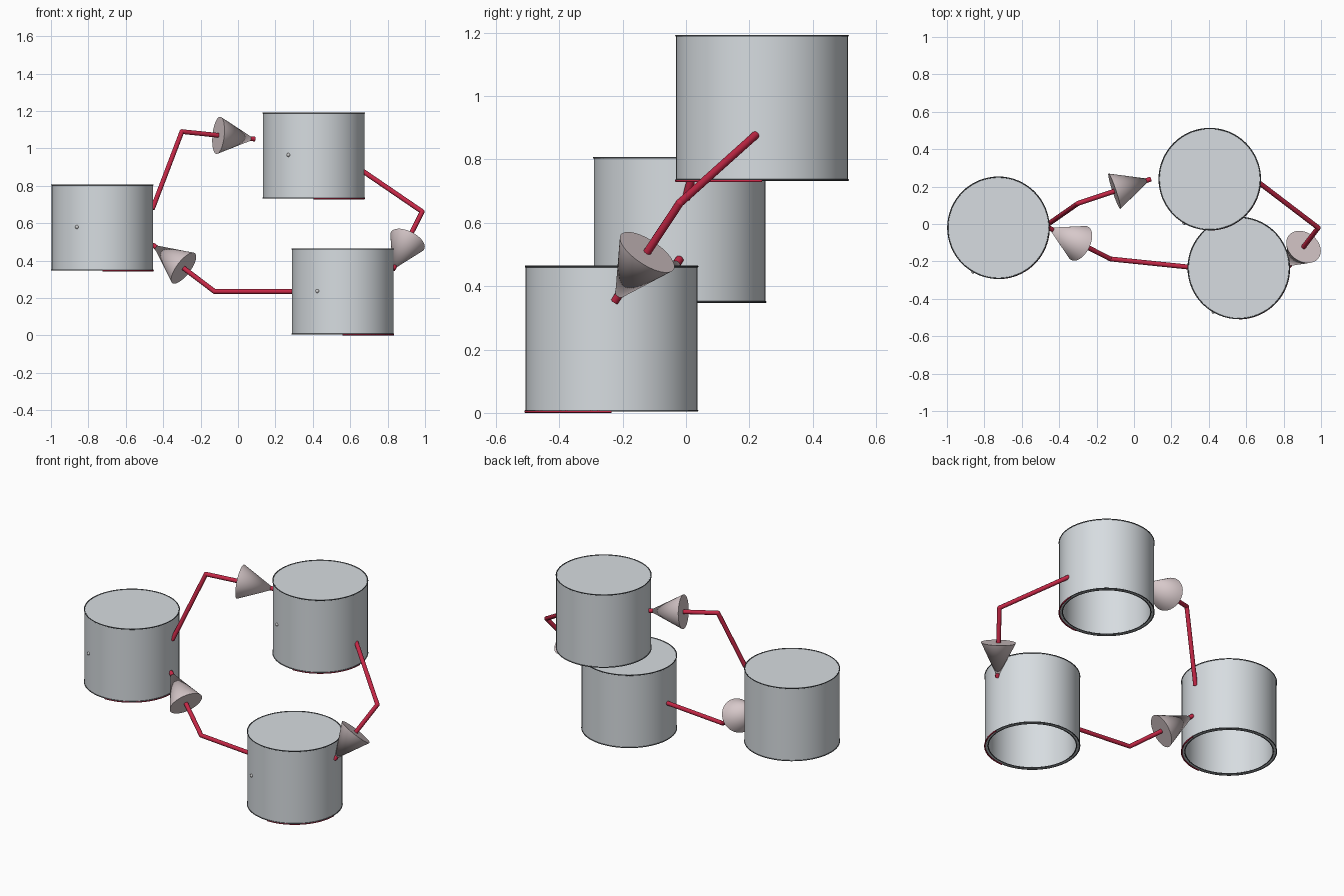
import bpy, bmesh
from math import cos, sin, pi, radians
from mathutils import Vector

if "Cube" in bpy.data.objects:
    bpy.data.objects.remove(bpy.data.objects["Cube"])

R, WALL, H = 0.271, 0.019, 0.455


def material(name, rgb):
    m = bpy.data.materials.new(name)
    m.diffuse_color = (*rgb, 1)
    m.use_nodes = True
    m.node_tree.nodes["Principled BSDF"].inputs["Base Color"].default_value = m.diffuse_color
    return m


red = material("red", (0.55, 0.02, 0.06))
pink = material("pale_pink", (0.68, 0.58, 0.59))
dark = material("dark_grey", (0.09, 0.1, 0.11))
steel = material("pale_steel", (0.68, 0.72, 0.75))


def mesh_object(name, bm, mat=None):
    bmesh.ops.recalc_face_normals(bm, faces=bm.faces)
    me = bpy.data.meshes.new(name)
    bm.to_mesh(me)
    bm.free()
    ob = bpy.data.objects.new(name, me)
    bpy.context.collection.objects.link(ob)
    if mat:
        me.materials.append(mat)
    me.shade_smooth()
    me.set_sharp_from_angle(angle=radians(35))
    return ob


def tube(name, points, radius, mat, cyclic=False):
    cu = bpy.data.curves.new(name, 'CURVE')
    cu.dimensions = '3D'
    cu.bevel_depth = radius
    cu.bevel_resolution = 3
    cu.use_fill_caps = True
    sp = cu.splines.new('POLY')
    sp.points.add(len(points) - 1)
    for p, co in zip(sp.points, points):
        p.co = (*co, 1)
    sp.use_cyclic_u = cyclic
    cu.materials.append(mat)
    ob = bpy.data.objects.new(name, cu)
    bpy.context.collection.objects.link(ob)


def arc(center, radius, a0, a1, n):
    cx, cy, cz = center
    return [(cx + radius * cos(a0 + (a1 - a0) * i / n),
             cy + radius * sin(a0 + (a1 - a0) * i / n), cz) for i in range(n + 1)]


def cup(tag, x, y, z):
    # open-bottomed drum with a thin wall, spun from its profile
    bm = bmesh.new()
    prof = [(0, H), (R, H), (R, 0), (R - WALL, 0), (R - WALL, H - 0.004), (0, H - 0.004)]
    vs = [bm.verts.new((r, 0, h)) for r, h in prof]
    edges = [bm.edges.new(e) for e in zip(vs, vs[1:])]
    bmesh.ops.spin(bm, geom=vs + edges, axis=(0, 0, 1), cent=(0, 0, 0),
                   angle=2 * pi, steps=64)
    bmesh.ops.remove_doubles(bm, verts=bm.verts, dist=1e-4)
    mesh_object(tag + "_drum", bm, steel).location = (x, y, z)
    # thin rim lines, with a red quarter under the bottom edge
    for part, r, h in (("top_rim", R, H), ("bottom_rim", R, 0),
                       ("inner_bottom_rim", R - WALL, 0)):
        tube(f"{tag}_{part}", arc((x, y, z + h), r, 0, 2 * pi, 64)[:-1], 0.003, dark, True)
    tube(tag + "_red_arc", arc((x, y, z - 0.003), R, -pi / 2, 0, 20), 0.004, red)
    # small round stud on the front
    bm = bmesh.new()
    bmesh.ops.create_uvsphere(bm, u_segments=16, v_segments=10, radius=0.01)
    a = radians(240)
    mesh_object(tag + "_stud", bm).location = (x + R * cos(a), y + R * sin(a), z + 0.23)


def arrow(tag, start, bend, tip):
    # bent red shaft, running through the cone to its tip
    start, bend, tip = map(Vector, (start, bend, tip))
    tube(tag + "_shaft_lower", [start, bend], 0.013, red)
    tube(tag + "_shaft_upper", [bend, tip], 0.013, red)
    bm = bmesh.new()
    bmesh.ops.create_uvsphere(bm, u_segments=16, v_segments=10, radius=0.013)
    mesh_object(tag + "_elbow", bm, red).location = bend
    # cone head over the second half of the last segment
    d = tip - bend
    bm = bmesh.new()
    bmesh.ops.create_cone(bm, cap_ends=True, segments=48, radius1=0.1, radius2=0.0,
                          depth=d.length * 0.5)
    ob = mesh_object(tag + "_head", bm, pink)
    ob.rotation_mode = 'QUATERNION'
    ob.rotation_quaternion = d.to_track_quat('Z', 'Y')
    ob.location = bend + d * 0.75


cup("left", -0.725, -0.02, 0.35)
cup("upper", 0.405, 0.24, 0.735)
cup("lower", 0.56, -0.235, 0.007)

arrow("left_to_upper", (-0.458, 0.0, 0.675), (-0.30, 0.11, 1.09), (0.09, 0.24, 1.05))
arrow("upper_to_lower", (0.67, 0.22, 0.877), (0.985, -0.02, 0.662), (0.828, -0.225, 0.352))
arrow("lower_to_left", (0.29, -0.23, 0.235), (-0.125, -0.187, 0.235), (-0.456, -0.02, 0.485))
